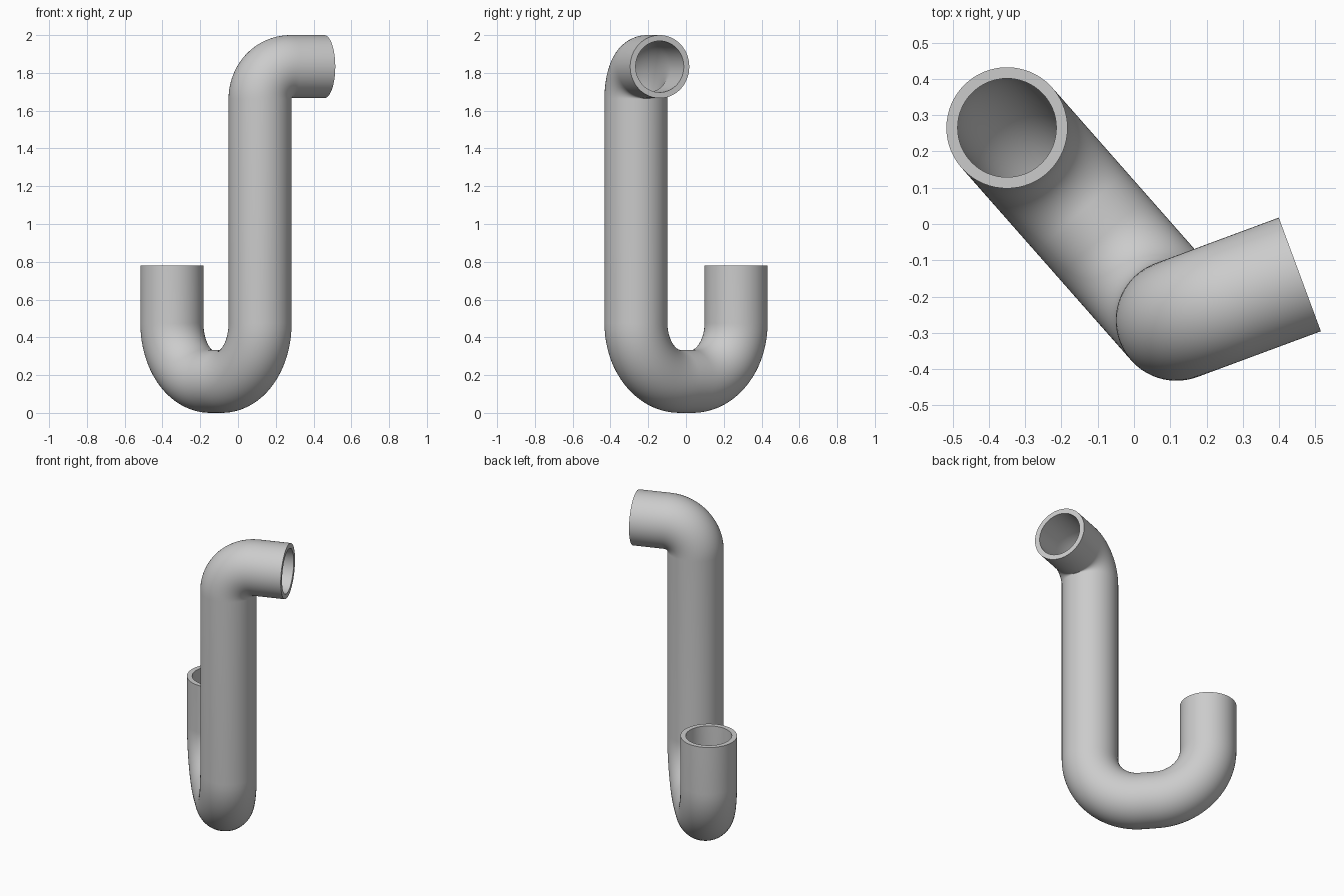
import bpy, bmesh, math
from mathutils import Vector

cube = bpy.data.objects.get("Cube")
if cube:
    bpy.data.objects.remove(cube, do_unlink=True)

OUTER, INNER, SIDES = 0.167, 0.136, 64
UP = Vector((0, 0, 1))

# Corner points of the pipe centreline, with the bend radius at each corner
corners = [
    (Vector((-0.35, 0.265, 0.78)), 0),
    (Vector((-0.35, 0.265, OUTER)), 0.308),
    (Vector((0.117, -0.265, OUTER)), 0.308),
    (Vector((0.117, -0.265, 2 - OUTER)), 0.17),
    (Vector((0.457, -0.139, 2 - OUTER)), 0),
]


def centreline(steps=20):
    """Points and tangents along straight runs joined by right-angle arcs."""
    pts = [p for p, r in corners]
    path = [(pts[0], (pts[1] - pts[0]).normalized())]
    for i in range(1, len(pts) - 1):
        r = corners[i][1]
        a = (pts[i] - pts[i - 1]).normalized()
        b = (pts[i + 1] - pts[i]).normalized()
        centre = pts[i] - a * r + b * r
        for k in range(steps + 1):
            t = math.pi / 2 * k / steps
            path.append((centre + (a * math.sin(t) - b * math.cos(t)) * r,
                         a * math.cos(t) + b * math.sin(t)))
    path.append((pts[-1], (pts[-1] - pts[-2]).normalized()))
    return path


def bridge(bm, ring_a, ring_b):
    for i in range(SIDES):
        j = (i + 1) % SIDES
        bm.faces.new((ring_a[i], ring_a[j], ring_b[j], ring_b[i]))


# Sweep the outer and inner walls together
bm = bmesh.new()
walls = {OUTER: [], INNER: []}
normal, previous = Vector((1, 0, 0)), None
for point, tangent in centreline():
    if previous:
        normal = previous.rotation_difference(tangent) @ normal
    normal = (normal - tangent * normal.dot(tangent)).normalized()
    side = tangent.cross(normal)
    for radius, rings in walls.items():
        rings.append([bm.verts.new(point + (normal * math.cos(a) + side * math.sin(a)) * radius)
                      for a in (math.tau * i / SIDES for i in range(SIDES))])
    previous = tangent

for rings in walls.values():
    for ring_a, ring_b in zip(rings, rings[1:]):
        bridge(bm, ring_a, ring_b)

# Flat rims at both open ends
for end in (0, -1):
    bridge(bm, walls[OUTER][end], walls[INNER][end])
bmesh.ops.recalc_face_normals(bm, faces=bm.faces)

mesh = bpy.data.meshes.new("trap_pipe")
bm.to_mesh(mesh)
bm.free()
pipe = bpy.data.objects.new("trap_pipe", mesh)
bpy.context.collection.objects.link(pipe)

# Plain grey material
grey = bpy.data.materials.new("pipe_grey")
grey.use_nodes = True
colour = (0.6, 0.6, 0.6, 1)
grey.diffuse_color = colour
grey.node_tree.nodes["Principled BSDF"].inputs["Base Color"].default_value = colour
mesh.materials.append(grey)

# Smooth walls, sharp rims
bpy.ops.object.select_all(action="DESELECT")
pipe.select_set(True)
bpy.context.view_layer.objects.active = pipe
bpy.ops.object.shade_smooth_by_angle(angle=math.radians(35))
